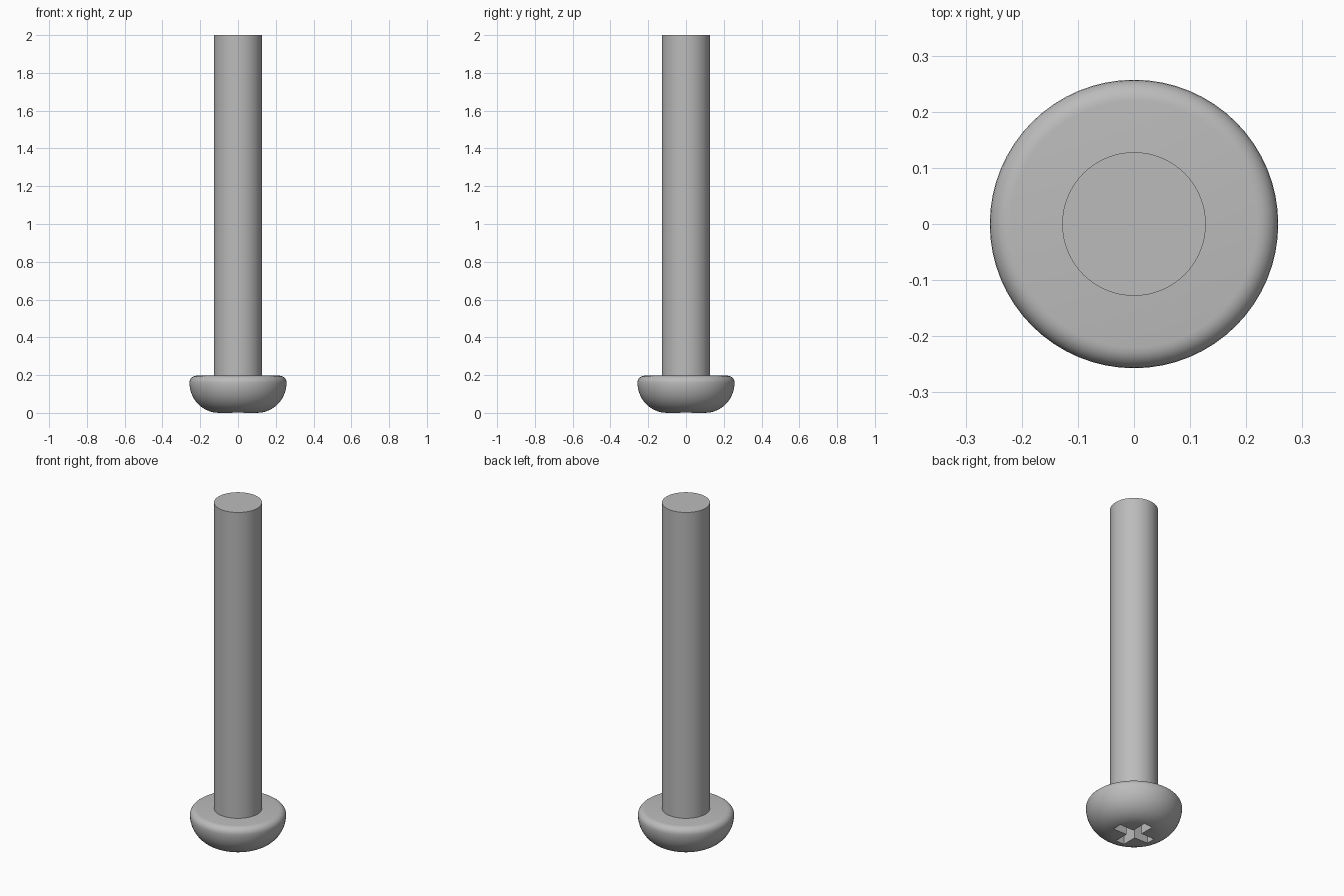
import bpy, bmesh, math

cube = bpy.data.objects.get("Cube")
if cube:
    bpy.data.objects.remove(cube, do_unlink=True)

steel = bpy.data.materials.new("grey_steel")
steel.use_nodes = True
GREY = (0.5, 0.5, 0.5, 1)
steel.diffuse_color = GREY
steel.node_tree.nodes["Principled BSDF"].inputs["Base Color"].default_value = GREY


def add_object(name, bm):
    bmesh.ops.recalc_face_normals(bm, faces=bm.faces)
    mesh = bpy.data.meshes.new(name)
    bm.to_mesh(mesh)
    bm.free()
    obj = bpy.data.objects.new(name, mesh)
    bpy.context.collection.objects.link(obj)
    mesh.materials.append(steel)
    return obj


def activate(obj):
    bpy.ops.object.select_all(action='DESELECT')
    obj.select_set(True)
    bpy.context.view_layer.objects.active = obj


def lathe(name, profile, steps=64):
    """Revolve (radius, height) points around z, closing both ends flat."""
    bm = bmesh.new()
    verts = [bm.verts.new((r, 0, z)) for r, z in profile]
    edges = [bm.edges.new(pair) for pair in zip(verts, verts[1:])]
    bmesh.ops.spin(bm, geom=verts + edges, cent=(0, 0, 0), axis=(0, 0, 1),
                   angle=math.tau, steps=steps)
    bmesh.ops.remove_doubles(bm, verts=bm.verts, dist=0.0001)
    bmesh.ops.holes_fill(bm, edges=[e for e in bm.edges if e.is_boundary])
    return add_object(name, bm)


def arc(cr, cz, a, b, start, end, count):
    angles = [math.radians(start + (end - start) * i / count) for i in range(count + 1)]
    return [(cr + a * math.cos(t), cz + b * math.sin(t)) for t in angles]


# Domed head: flat driving face, rounded side, small fillet under the shaft
HEAD_TOP, HEAD_R, FILLET = 0.197, 0.257, 0.037
shoulder = HEAD_TOP - FILLET
dome = arc(0.1, shoulder, HEAD_R - 0.1, shoulder, -90, 0, 14)
fillet = arc(HEAD_R - FILLET, shoulder, FILLET, FILLET, 0, 90, 6)
head = lathe("head", dome + fillet[1:])

# Plain cylindrical shaft
shaft = lathe("shaft", [(0.128, HEAD_TOP - 0.01), (0.128, 2.0)])

# Cross recess sunk into the driving face
ARM, HALF, DEPTH = 0.118, 0.028, 0.1
quarter = [(ARM, -HALF), (ARM, HALF), (HALF, HALF)]
bm = bmesh.new()
outline = []
for turn in range(4):
    c, s = round(math.cos(turn * math.pi / 2)), round(math.sin(turn * math.pi / 2))
    outline += [bm.verts.new((x * c - y * s, x * s + y * c, -0.05)) for x, y in quarter]
base = bm.faces.new(outline)
top = bmesh.ops.extrude_face_region(bm, geom=[base])["geom"]
bmesh.ops.translate(bm, vec=(0, 0, DEPTH + 0.05),
                    verts=[v for v in top if isinstance(v, bmesh.types.BMVert)])
cutter = add_object("cross_recess_cutter", bm)
cutter.hide_render = True

cut = head.modifiers.new("cross_recess", 'BOOLEAN')
cut.operation = 'DIFFERENCE'
cut.solver = 'EXACT'
cut.object = cutter
activate(head)
bpy.ops.object.modifier_apply(modifier=cut.name)
bpy.data.objects.remove(cutter, do_unlink=True)

# Smooth round surfaces, keep rims and recess edges crisp
for obj in (head, shaft):
    activate(obj)
    bpy.ops.object.shade_smooth_by_angle(angle=math.radians(30))
